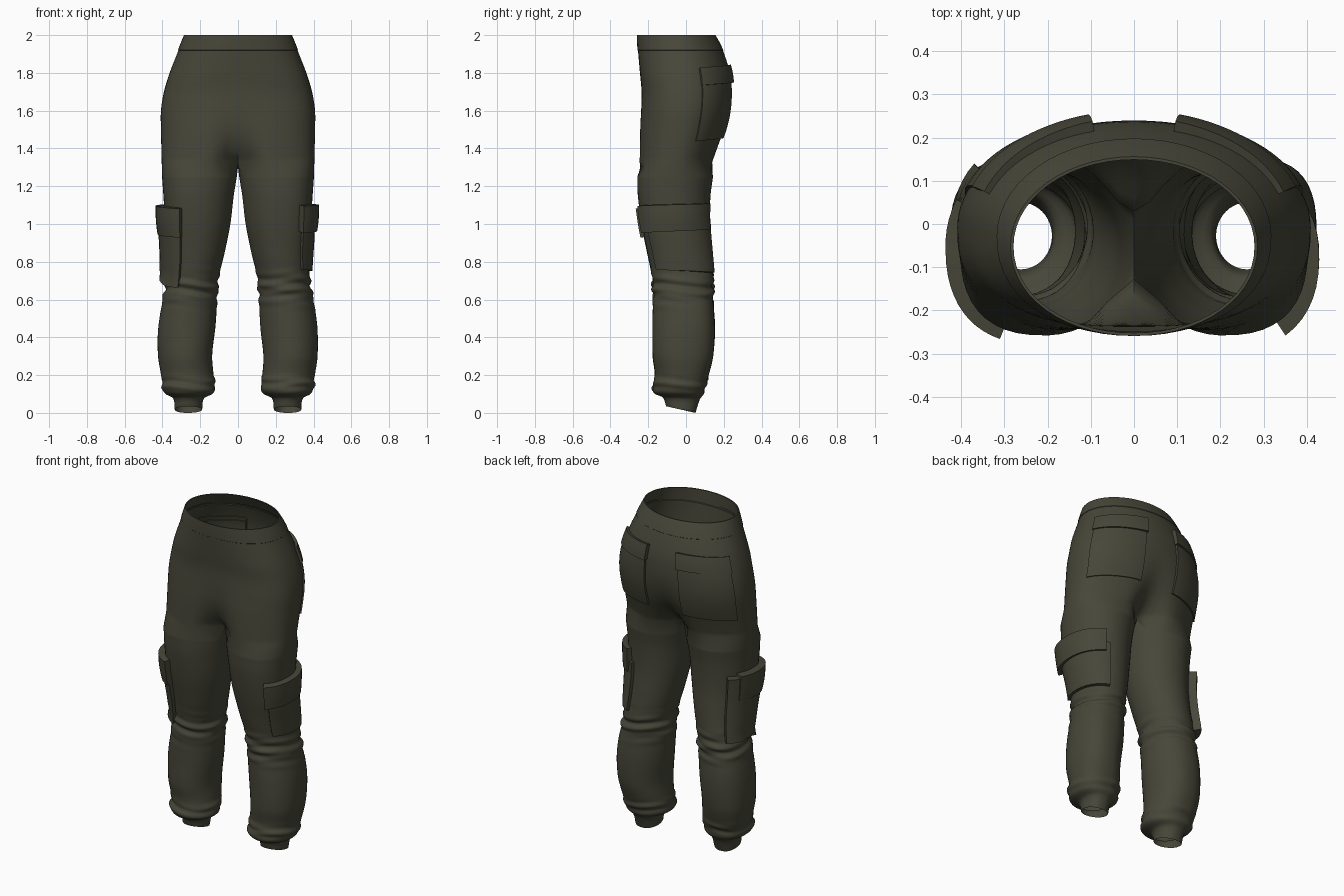
import bpy, bmesh
from math import sin, cos, pi, exp, radians, copysign
from mathutils import Vector

if "Cube" in bpy.data.objects:
    bpy.data.objects.remove(bpy.data.objects["Cube"])

olive = bpy.data.materials.new("olive_cloth")
olive.use_nodes = True
olive.diffuse_color = (0.062, 0.062, 0.041, 1)
bsdf = olive.node_tree.nodes["Principled BSDF"]
bsdf.inputs["Base Color"].default_value = olive.diffuse_color
bsdf.inputs["Roughness"].default_value = 0.9

# Leg sections: height, inner x, outer x, front y, back y
LEG = [
    (0, .19, .335, -.105, .05), (.075, .178, .345, -.125, .075),
    (.1, .135, .385, -.165, .095), (.13, .12, .4, -.178, .1),
    (.2, .128, .407, -.165, .12), (.3, .135, .422, -.177, .143),
    (.45, .12, .422, -.177, .152), (.6, .11, .4, -.175, .145),
    (.72, .1, .38, -.18, .145), (.85, .07, .375, -.205, .135),
    (1, .04, .385, -.235, .125), (1.15, .022, .395, -.255, .13),
    (1.25, .006, .402, -.258, .143),
]
# Hip sections: height, half width, front y, back y, centre crease
HIP = [
    (1.33, .404, -.257, .16, .13), (1.41, .406, -.254, .185, .065),
    (1.5, .408, -.25, .215, .026), (1.6, .408, -.242, .235, .008),
    (1.7, .392, -.236, .24, 0), (1.8, .362, -.244, .232, 0),
    (1.92, .315, -.254, .195, 0), (2, .285, -.258, .155, 0),
]
OUTER, INNER = 36, 7
SEAM = radians(150)


def section(table, z):
    """Smoothly interpolate a table row at height z."""
    z = min(max(z, table[0][0]), table[-1][0])
    i = 0
    while i < len(table) - 2 and z > table[i + 1][0]:
        i += 1

    def slope(k, c):
        a, b = table[max(k - 1, 0)], table[min(k + 1, len(table) - 1)]
        return (b[c] - a[c]) / (b[0] - a[0])

    p, q = table[i], table[i + 1]
    h = q[0] - p[0]
    t = (z - p[0]) / h
    s = t * t * (3 - 2 * t)
    return [p[c] * (1 - s) + q[c] * s
            + h * t * (1 - t) * ((1 - t) * slope(i, c) - t * slope(i + 1, c))
            for c in range(1, len(p))]


def bump(z, centre, width):
    return exp(-((z - centre) / width) ** 2)


def power(value, p):
    """Signed power, which squares off an ellipse."""
    return copysign(abs(value) ** p, value) if abs(value) > 1e-6 else 0


def leg_point(side, a, z):
    """Point on a leg; angle 0 faces outward, negative is the front."""
    xi, xo, yf, yb = section(LEG, z)
    wave = sin(2 * pi * z / .08 + 1.8 * sin(a + side) + side)
    wave += .6 * sin(2 * pi * z / .05 + 2 * sin(2 * a) + 2 * side)
    r = 1 + wave * (.045 * bump(z, .66, .07) + .04 * bump(z, .155, .035))
    r += .012 * sin(3 * a + 9 * z + side) * bump(z, .4, .2)
    # Thighs are square in front, calves at the back, both round inside
    thigh = min(max((z - .55) / .4, 0), 1)
    p = 1 - .2 * (thigh if sin(a) < 0 else 1 - thigh) * (cos(a) > 0)
    x = (xi + xo) / 2 + (xo - xi) / 2 * r * power(cos(a), p)
    y = (yf + yb) / 2 + (yb - yf) / 2 * r * power(sin(a), p)
    hem = .035 * max(0, 1 - z / .1) * (.5 - .5 * sin(a))
    return Vector((side * x, y, z + hem))


def hip_point(side, a, z):
    """Point on the hips; angle runs from front centre to back centre."""
    w, yf, yb, crease = section(HIP, z)
    square = .23 if a < 0 else .02
    p = 1 - square * min(1, .1 + 4 * (2 - z))
    x = w * power(max(cos(a), 0), p)
    y = (yf + yb) / 2 + (yb - yf) / 2 * power(sin(a), p)
    y -= copysign(crease * exp(-(x / .085) ** 2), sin(a))
    return Vector((side * x, y, z))


def finish(name, bm):
    bmesh.ops.remove_doubles(bm, verts=bm.verts, dist=.0004)
    bmesh.ops.recalc_face_normals(bm, faces=bm.faces)
    mesh = bpy.data.meshes.new(name)
    bm.to_mesh(mesh)
    bm.free()
    mesh.materials.append(olive)
    ob = bpy.data.objects.new(name, mesh)
    bpy.context.collection.objects.link(ob)
    bpy.ops.object.select_all(action='DESELECT')
    ob.select_set(True)
    bpy.context.view_layer.objects.active = ob
    bpy.ops.object.shade_smooth_by_angle(angle=radians(50))


def bridge(bm, low, high, closed):
    n = len(low)
    for j in range(n if closed else n - 1):
        k = (j + 1) % n
        bm.faces.new((low[j], low[k], high[k], high[j]))


# Trousers: two legs that open into one hip shell along a crotch seam
def trousers():
    bm = bmesh.new()
    leg_angles = [SEAM * (2 * j / OUTER - 1) for j in range(OUTER + 1)]
    leg_angles += [SEAM + (2 * pi - 2 * SEAM) * k / INNER for k in range(1, INNER)]
    hip_angles = [pi * (j / OUTER - .5) for j in range(OUTER + 1)]
    steps, hip_steps = 130, 26
    z_leg, z_hip = LEG[-1][0], HIP[0][0]
    for side in (1, -1):
        rings = [[bm.verts.new(leg_point(side, a, z_leg * i / steps)) for a in leg_angles]
                 for i in range(steps + 1)]
        hips = [[bm.verts.new(hip_point(side, a, z_hip + (2 - z_hip) * i / hip_steps))
                 for a in hip_angles] for i in range(hip_steps + 1)]
        front, back = hips[0][0].co, hips[0][-1].co
        seam = []
        for k in range(1, INNER):
            p = back.lerp(front, k / INNER)
            p.z -= .03 * sin(pi * k / INNER)
            seam.append(bm.verts.new(p))
        rings.append(hips[0] + seam)
        for low, high in zip(rings, rings[1:]):
            bridge(bm, low, high, True)
        for low, high in zip(hips, hips[1:]):
            bridge(bm, low, high, False)
    finish("trousers", bm)


# Sewn-on panel that follows the cloth, with a border tucked into it;
# it stands off by t0 at its front edge and t1 at its back edge
def panel(name, surface, side, a0, a1, z0, z1, t0, t1, puff=0, slant=0, nu=16, nv=10):
    bm = bmesh.new()

    def at(u, v):
        z = z0 + (z1 - z0) * v + slant * (u - .5)
        return surface(side, radians(a0 + (a1 - a0) * u), z)

    rows = []
    for j in range(-1, nv + 2):
        row = []
        for i in range(-1, nu + 2):
            u, v = min(max(i / nu, 0), 1), min(max(j / nv, 0), 1)
            du = at(u + .02, v) - at(u - .02, v)
            dv = at(u, min(v + .02, 1)) - at(u, max(v - .02, 0))
            normal = (du.cross(dv) * side).normalized()
            border = i in (-1, nu + 1) or j in (-1, nv + 1)
            lift = -.004 if border else t0 + (t1 - t0) * u + puff * sin(pi * u) * sin(pi * v)
            row.append(bm.verts.new(at(u, v) + normal * lift))
        rows.append(row)
    for low, high in zip(rows, rows[1:]):
        bridge(bm, low, high, False)
    finish(name, bm)


# Waistband as one thin closed strip
def waistband():
    bm = bmesh.new()
    loops = []
    for z, grow in ((1.915, -.004), (1.92, .003), (1.96, .003), (2, .001), (2, -.006), (1.93, -.006)):
        loop = []
        for j in range(56):
            a = 2 * pi * j / 56 - pi / 2
            side = 1 if cos(a) >= 0 else -1
            p = hip_point(side, a if side > 0 else pi - a, z)
            out = Vector((p.x, p.y + .05, 0)).normalized()
            loop.append(bm.verts.new(p + out * grow))
        loops.append(loop)
    for low, high in zip(loops, loops[1:]):
        bridge(bm, low, high, True)
    finish("waistband", bm)


trousers()
waistband()
for side, label in ((1, "left"), (-1, "right")):
    panel(label + "_back_pocket", hip_point, side, 20, 74, 1.45, 1.8, .008, .012, .004, .02)
    panel(label + "_back_pocket_flap", hip_point, side, 19, 75, 1.74, 1.83, .014, .024, 0, .015, nv=4)

# Cargo pockets sit a little differently on each leg
panel("left_cargo_pocket", leg_point, 1, -48, 70, .75, 1.04, .016, .018, .01, -.02)
panel("left_cargo_flap", leg_point, 1, -55, 62, .965, 1.105, .044, .028, .004, .01, nv=5)
panel("right_cargo_pocket", leg_point, -1, -64, 48, .69, 1.075, .018, .045, .008, .03)
panel("right_cargo_flap", leg_point, -1, -66, 30, .945, 1.095, .034, .05, .004, .02, nv=5)
